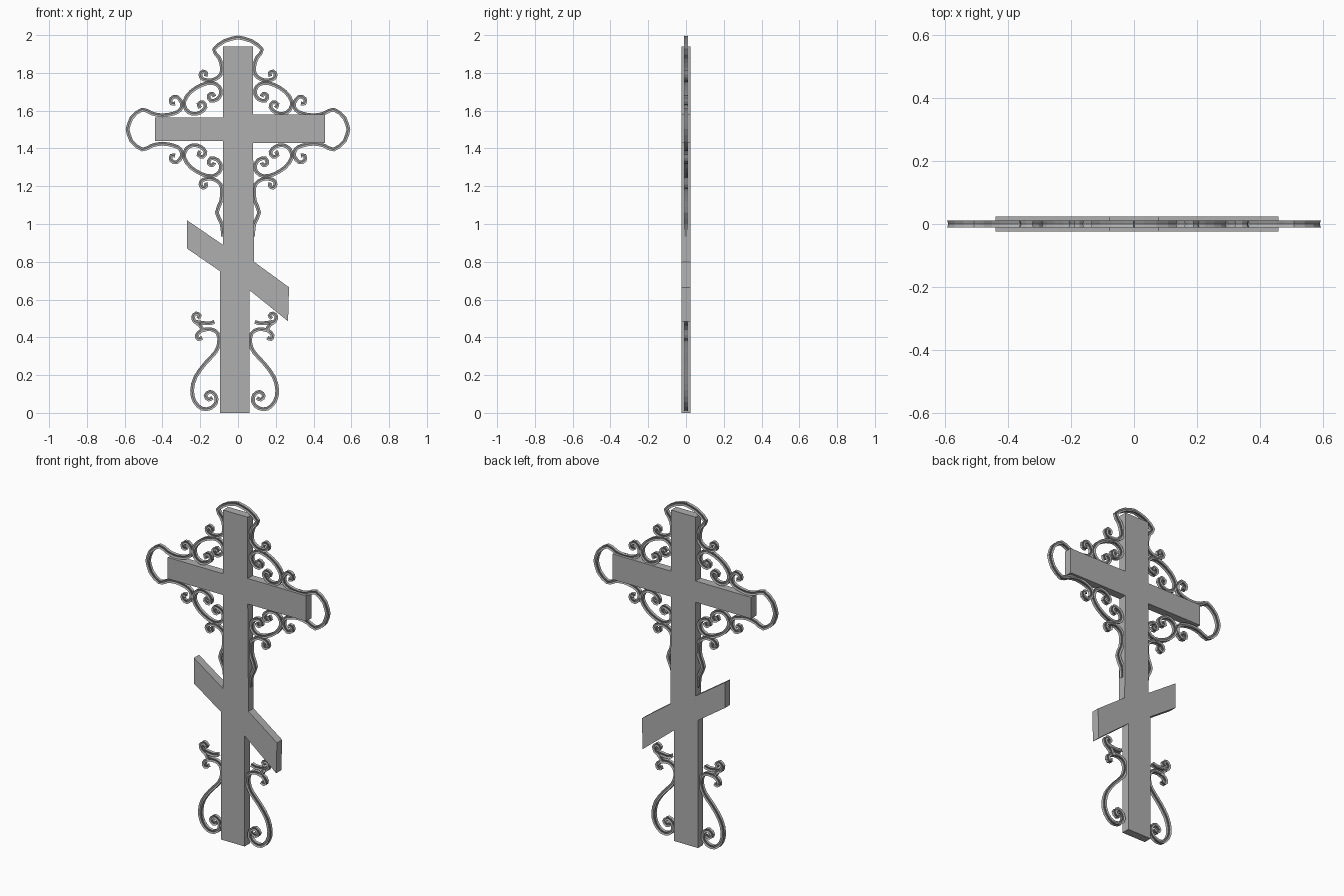
import bpy, bmesh
from mathutils import Vector

if "Cube" in bpy.data.objects:
    bpy.data.objects.remove(bpy.data.objects["Cube"])

# Dark grey metal for the whole model
metal = bpy.data.materials.new("grey_metal")
metal.diffuse_color = (.43, .43, .43, 1)
metal.use_nodes = True
metal.node_tree.nodes["Principled BSDF"].inputs["Base Color"].default_value = metal.diffuse_color


def make_object(name, bm):
    bmesh.ops.recalc_face_normals(bm, faces=bm.faces)
    mesh = bpy.data.meshes.new(name)
    bm.to_mesh(mesh)
    bm.free()
    mesh.materials.append(metal)
    obj = bpy.data.objects.new(name, mesh)
    bpy.context.collection.objects.link(obj)
    return obj


def extrude_outline(name, outline, depth):
    bm = bmesh.new()
    face = bm.faces.new([bm.verts.new((x, -depth / 2, z)) for x, z in outline])
    ext = bmesh.ops.extrude_face_region(bm, geom=[face])
    moved = [g for g in ext["geom"] if isinstance(g, bmesh.types.BMVert)]
    bmesh.ops.translate(bm, verts=moved, vec=(0, depth, 0))
    # close the starting side if the extrusion removed it
    bmesh.ops.holes_fill(bm, edges=[e for e in bm.edges if e.is_boundary], sides=0)
    return make_object(name, bm)


def smooth_path(pts):
    """Add one rounded midpoint between each pair of path points."""
    p = [Vector(q) for q in pts]
    out = []
    for i in range(len(p) - 1):
        a, d = p[max(i - 1, 0)], p[min(i + 2, len(p) - 1)]
        out += [p[i], (9 * (p[i] + p[i + 1]) - a - d) / 16]
    return out + [p[-1]]


# Grooved bar section: (across the bar, depth)
SECTION = [(-.01, -.011), (0, -.007), (.01, -.011), (.006, 0),
           (.01, .011), (0, .007), (-.01, .011), (-.006, 0)]


def sweep(bm, pts):
    path = smooth_path(pts)
    rings = []
    for i, p in enumerate(path):
        t = (path[min(i + 1, len(path) - 1)] - path[max(i - 1, 0)]).normalized()
        n = Vector((-t.y, t.x))
        rings.append([bm.verts.new((p.x + n.x * w, d, p.y + n.y * w)) for w, d in SECTION])
    for a, b in zip(rings, rings[1:]):
        for k in range(8):
            j = (k + 1) % 8
            bm.faces.new((a[k], a[j], b[j], b[k]))
    bm.faces.new(rings[0])
    bm.faces.new(rings[-1])


def scrollwork(name, paths, centre=0.0):
    """Sweep every path on the right side and on the left side."""
    for side, sign in (("right", 1), ("left", -1)):
        bm = bmesh.new()
        for pts in paths:
            sweep(bm, [(centre + sign * (x - centre), z) for x, z in pts])
        make_object(f"{name}_{side}", bm)


def flip(pts):
    return [(x, 3.0 - z) for x, z in pts]


# Solid cross with a level upper arm and a slanted lower bar
extrude_outline("cross_body", [
    (-.095, 0), (.06, 0), (.06, .65), (.265, .485), (.27, .665), (.085, .80),
    (.08, 1.43), (.46, 1.43), (.46, 1.58), (.08, 1.58), (.08, 1.94), (-.08, 1.94),
    (-.08, 1.565), (-.44, 1.565), (-.44, 1.44), (-.08, 1.44), (-.08, .89),
    (-.27, 1.02), (-.27, .87), (-.095, .75)], .048)

# Curl running along the post
post_curl = [(.085, 1.83), (.092, 1.79), (.125, 1.765), (.16, 1.76), (.19, 1.77),
             (.199, 1.79), (.187, 1.808), (.168, 1.80), (.172, 1.782)]
top_arch = [(0, 1.988), (.068, 1.97), (.128, 1.923), (.10, 1.88)] + post_curl
lower_brace = [(.08, .935), (.086, 1.0), (.112, 1.06), (.09, 1.12)] + flip(post_curl)

# Loop around each arm end, finishing in a curl
arm_loop = [(.585, 1.497), (.565, 1.56), (.507, 1.606), (.455, 1.585), (.40, 1.575),
            (.34, 1.585), (.305, 1.605), (.297, 1.64), (.325, 1.674), (.354, 1.663),
            (.353, 1.638), (.333, 1.638)]

# Double-ended C scroll filling each corner
corner_scroll = [(.125, 1.675), (.135, 1.69), (.155, 1.68), (.145, 1.652), (.11, 1.66),
                 (.09, 1.69), (.098, 1.725), (.135, 1.747), (.19, 1.737), (.25, 1.70),
                 (.284, 1.65), (.275, 1.605), (.24, 1.583), (.20, 1.59), (.172, 1.618),
                 (.185, 1.645), (.21, 1.635), (.20, 1.615)]

scrollwork("top_arch", [top_arch])
scrollwork("lower_brace", [lower_brace])
scrollwork("arm_loop", [arm_loop, flip(arm_loop)])
scrollwork("corner_scroll", [corner_scroll, flip(corner_scroll)])

# S scroll and small hook beside the foot of the post
foot_scroll = [(.10, .08), (.12, .07), (.137, .09), (.115, .112), (.085, .095),
               (.08, .055), (.11, .025), (.155, .022), (.195, .06), (.208, .12),
               (.19, .19), (.14, .26), (.085, .32), (.065, .37), (.072, .42),
               (.11, .443), (.16, .435), (.183, .41), (.175, .39), (.155, .398)]
foot_hook = [(.15, .435), (.168, .465), (.195, .485), (.203, .51), (.185, .527),
             (.167, .515), (.178, .50)]
foot_bar = [(.09, .482), (.115, .474), (.15, .476), (.185, .482)]
scrollwork("foot_scroll", [foot_scroll, foot_hook, foot_bar], centre=-.0175)
